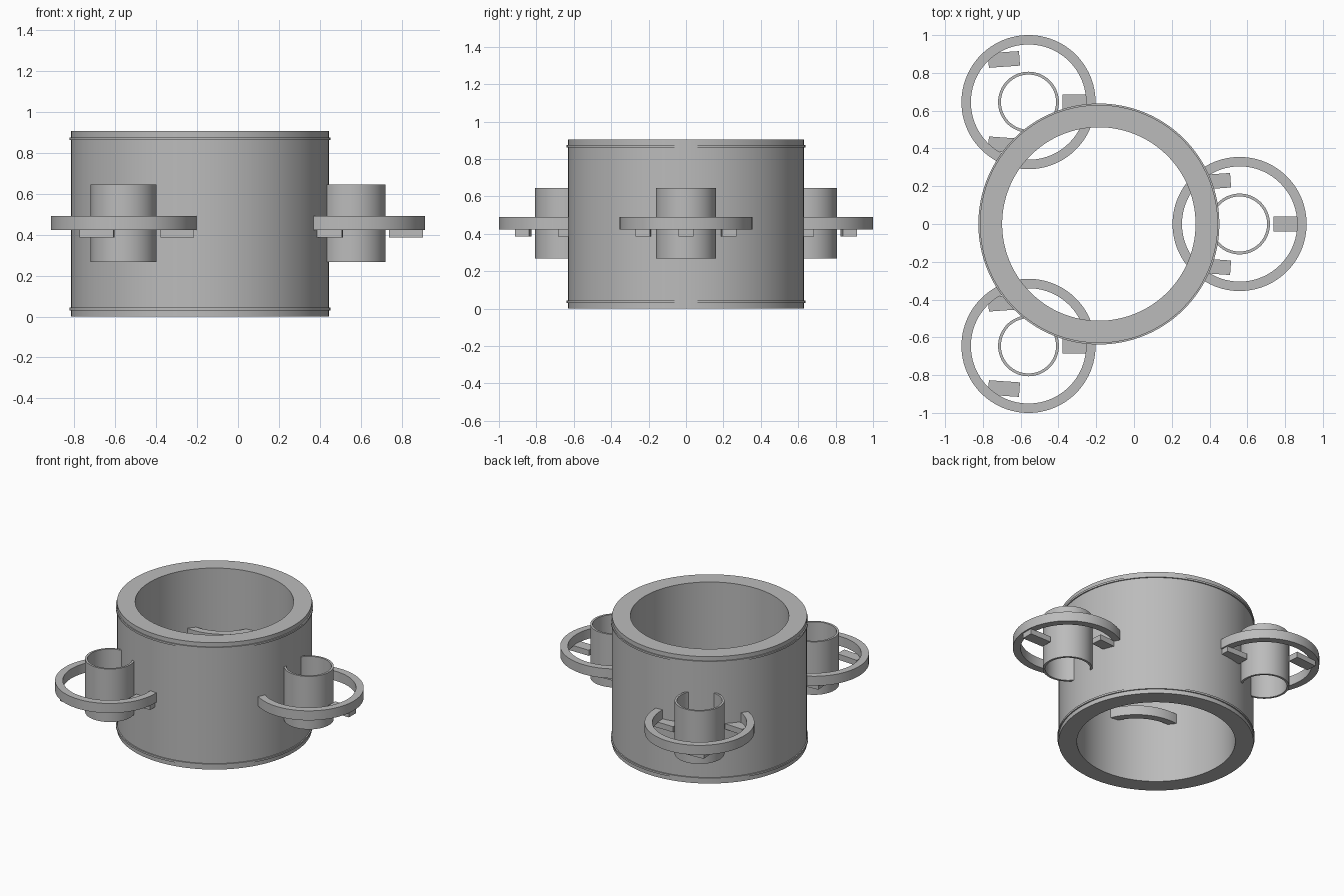
import bpy
import bmesh
from math import cos, sin, pi, radians
from mathutils import Matrix, Vector

cube = bpy.data.objects.get("Cube")
if cube:
    bpy.data.objects.remove(cube, do_unlink=True)

grey = bpy.data.materials.new("plain grey")
grey.use_nodes = True
colour = (0.5, 0.5, 0.5, 1)
grey.diffuse_color = colour
grey.node_tree.nodes["Principled BSDF"].inputs["Base Color"].default_value = colour


def finish(name, bm, location):
    bmesh.ops.recalc_face_normals(bm, faces=bm.faces)
    mesh = bpy.data.meshes.new(name)
    bm.to_mesh(mesh)
    bm.free()
    mesh.materials.append(grey)
    obj = bpy.data.objects.new(name, mesh)
    obj.location = location
    bpy.context.collection.objects.link(obj)
    bpy.ops.object.select_all(action='DESELECT')
    bpy.context.view_layer.objects.active = obj
    obj.select_set(True)
    bpy.ops.object.shade_smooth_by_angle(angle=radians(30))
    return obj


def lathe(name, profile, location, sides=96):
    """Revolve a closed (radius, height) profile around z."""
    bm = bmesh.new()
    rings = [[bm.verts.new((r * cos(a), r * sin(a), z)) for r, z in profile]
             for a in (2 * pi * i / sides for i in range(sides))]
    n = len(profile)
    for i, ring in enumerate(rings):
        after = rings[(i + 1) % sides]
        for j in range(n):
            k = (j + 1) % n
            bm.faces.new((ring[j], after[j], after[k], ring[k]))
    return finish(name, bm, location)


def band(inner, outer, low, high):
    return [(inner, low), (outer, low), (outer, high), (inner, high)]


def tab(name, centre, size, angle, location):
    bm = bmesh.new()
    matrix = (Matrix.Translation(centre) @ Matrix.Rotation(angle, 4, 'Z')
              @ Matrix.Diagonal((*size, 1)))
    bmesh.ops.create_cube(bm, size=1, matrix=matrix)
    return finish(name, bm, location)


# Large open drum with a thin bead near each end
HUB = Vector((-0.186, 0, 0))
R, BEAD, HEIGHT = 0.63, 0.638, 0.905
lathe("drum", [(0.512, 0), (R, 0), (R, 0.03), (BEAD, 0.03), (BEAD, 0.043),
               (R, 0.043), (R, 0.862), (BEAD, 0.862), (BEAD, 0.875),
               (R, 0.875), (R, HEIGHT), (0.512, HEIGHT)], HUB, 128)

# Three pods around the drum: tube, ring and support tabs
for i, side in enumerate(("left", "back", "front")):
    turn = 2 * pi * i / 3
    spot = HUB + 0.745 * Vector((cos(turn), sin(turn), 0))
    lathe(side + "_tube", band(0.146, 0.161, 0.267, 0.645), spot, 64)
    lathe(side + "_ring", band(0.305, 0.355, 0.422, 0.49), spot)
    tab(side + "_outer_tab", (0.262, 0, 0.405), (0.165, 0.08, 0.04), 0, spot)
    for sign, end in ((1, "rear"), (-1, "fore")):
        tab(f"{side}_{end}_tab", (-0.13, sign * 0.226, 0.405),
            (0.165, 0.077, 0.04), sign * radians(4), spot)
